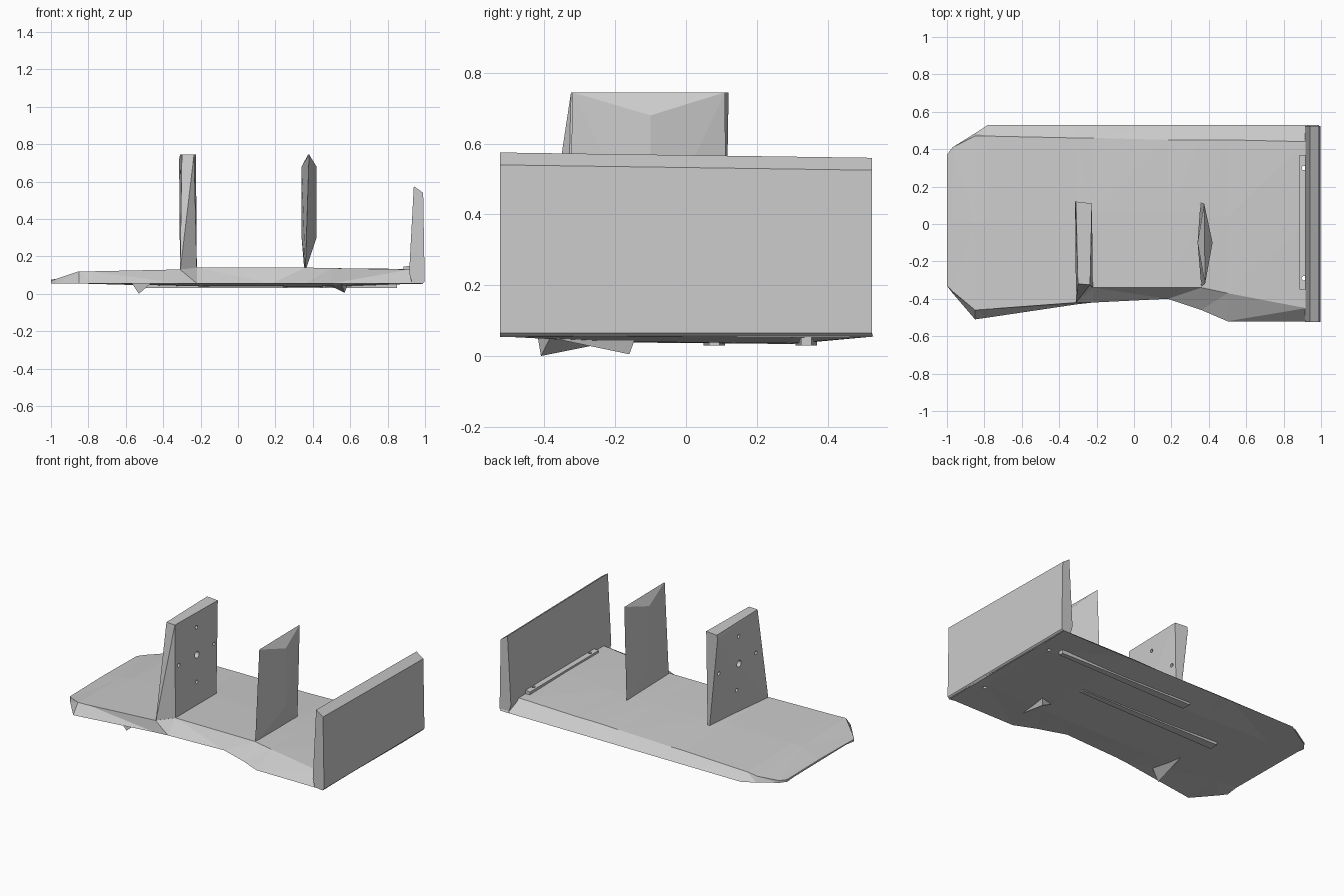
import bpy, bmesh, math
from mathutils import Vector, Matrix

cube = bpy.data.objects.get("Cube")
if cube:
    bpy.data.objects.remove(cube)

GREY = (0.6, 0.6, 0.6, 1)
grey = bpy.data.materials.new("plain grey")
grey.use_nodes = True
grey.diffuse_color = GREY
grey.node_tree.nodes["Principled BSDF"].inputs["Base Color"].default_value = GREY


def finish(name, bm):
    bmesh.ops.recalc_face_normals(bm, faces=bm.faces)
    mesh = bpy.data.meshes.new(name)
    bm.to_mesh(mesh)
    bm.free()
    mesh.materials.append(grey)
    obj = bpy.data.objects.new(name, mesh)
    bpy.context.collection.objects.link(obj)
    return obj


def hull(name, points):
    bm = bmesh.new()
    verts = [bm.verts.new(p) for p in points]
    bmesh.ops.convex_hull(bm, input=verts)
    return finish(name, bm)


def loft(name, rings):
    bm = bmesh.new()
    rows = [[bm.verts.new(p) for p in ring] for ring in rings]
    n = len(rows[0])
    for a, b in zip(rows, rows[1:]):
        for i in range(n):
            j = (i + 1) % n
            bm.faces.new((a[i], a[j], b[j], b[i]))
    bm.faces.new(rows[0])
    bm.faces.new(rows[-1])
    bmesh.ops.triangulate(bm, faces=bm.faces)
    return finish(name, bm)


def drill(name, targets, holes, axis, depth):
    bm = bmesh.new()
    turn = Vector((0, 0, 1)).rotation_difference(Vector(axis)).to_matrix().to_4x4()
    for centre, radius in holes:
        bmesh.ops.create_cone(bm, cap_ends=True, segments=12, radius1=radius,
                              radius2=radius, depth=depth,
                              matrix=Matrix.Translation(centre) @ turn)
    cutter = finish(name, bm)
    cutter.hide_render = True
    cutter.hide_set(True)
    cutter.display_type = 'WIRE'
    for target in targets:
        mod = target.modifiers.new("holes", 'BOOLEAN')
        mod.operation = 'DIFFERENCE'
        mod.solver = 'EXACT'
        mod.object = cutter


# Base slab: x, lower front y, upper front y and z, upper back y and z, lower back y, belly z
stations = [
    (-1.0, -.33, -.33, .07, .37, .07, .37, .06),
    (-.97, -.37, -.36, .08, .41, .07, .41, .057),
    (-.85, -.51, -.46, .12, .47, .09, .485, .055),
    (-.78, -.5, -.455, .12, .47, .1, .53, .053),
    (-.31, -.43, -.42, .13, .46, .11, .53, .04),
    (-.22, -.42, -.34, .14, .46, .11, .53, .038),
    (.18, -.4, -.34, .14, .45, .115, .53, .036),
    (.36, -.46, -.34, .14, .45, .12, .53, .034),
    (.5, -.52, -.37, .137, .45, .12, .53, .036),
    (.92, -.52, -.45, .13, .44, .125, .53, .053),
    (.99, -.52, -.5, .12, .5, .12, .53, .053),
]
rings = []
for x, fy, ty, tz, by, bz, ky, belly in stations:
    rings.append([(x, fy, .055), (x, ty, tz), (x, (ty + by) / 2, (tz + bz) / 2 + .005),
                  (x, by, bz), (x, ky, .055), (x, .3, belly), (x, -.25, belly + .005)])
base = loft("base_slab", rings)

# End plate with a sloping top edge
rings = []
for y, rise in ((-.525, .01), (.525, -.005)):
    rings.append([(.915, y, .11), (.94, y, .565 + rise), (.99, y, .53 + rise),
                  (.998, y, .065), (.985, y, .053), (.93, y, .06)])
plate = loft("end_plate", rings)

# Mounting flange along the foot of the plate
flange = loft("plate_flange", [
    [(.885, y, .11), (.885, y, .145), (.93, y, .15), (.93, y, .11)] for y in (-.35, .37)])
drill("flange_hole_cutter", [base, flange],
      [((.908, y, .1), .012) for y in (-.29, .3)], (0, 0, 1), .2)

# Drilled upright: knife-like foot, broad back top
upright = hull("drilled_upright", [
    (-.31, -.42, .115), (-.22, -.34, .12), (-.235, .11, .12), (-.25, .11, .12),
    (-.315, .12, .72), (-.31, .12, .745), (-.225, .11, .745),
    (-.3, -.32, .745), (-.235, -.325, .745)])
holes = [((-.27, -.11, .47), .022)]
for k in range(4):
    a = k * math.pi / 2
    holes.append(((-.27, -.11 + .185 * math.cos(a), .47 + .18 * math.sin(a)), .012))
drill("upright_hole_cutter", [upright], holes, (1, 0, 0), .3)

# Lens-shaped upright with ridges on both faces
points = [(x, -.1, z) for x in (.34, .42) for z in (.3, .68)]
points += [(.36, -.335, .12), (.38, -.32, .745), (.355, .115, .12), (.375, .11, .745)]
hull("lens_upright", points)

# Small wedge fins under the slab
hull("right_under_fin", [(-.53, -.41, 0), (-.57, -.42, .06), (-.46, -.38, .06), (-.5, -.16, .05)])
hull("left_under_fin", [(.57, -.16, .005), (.59, -.14, .06), (.46, -.17, .06), (.55, -.4, .055)])

# Shallow lengthwise runners on the belly
for name, x0, x1, y in (("inner_runner", -.55, .47, .08), ("outer_runner", -.12, .85, .34)):
    hull(name, [(x, y + s * w, z) for x, w in ((x0, .03), (x1, .015))
                for s in (-1, 1) for z in (.03, .06)])
